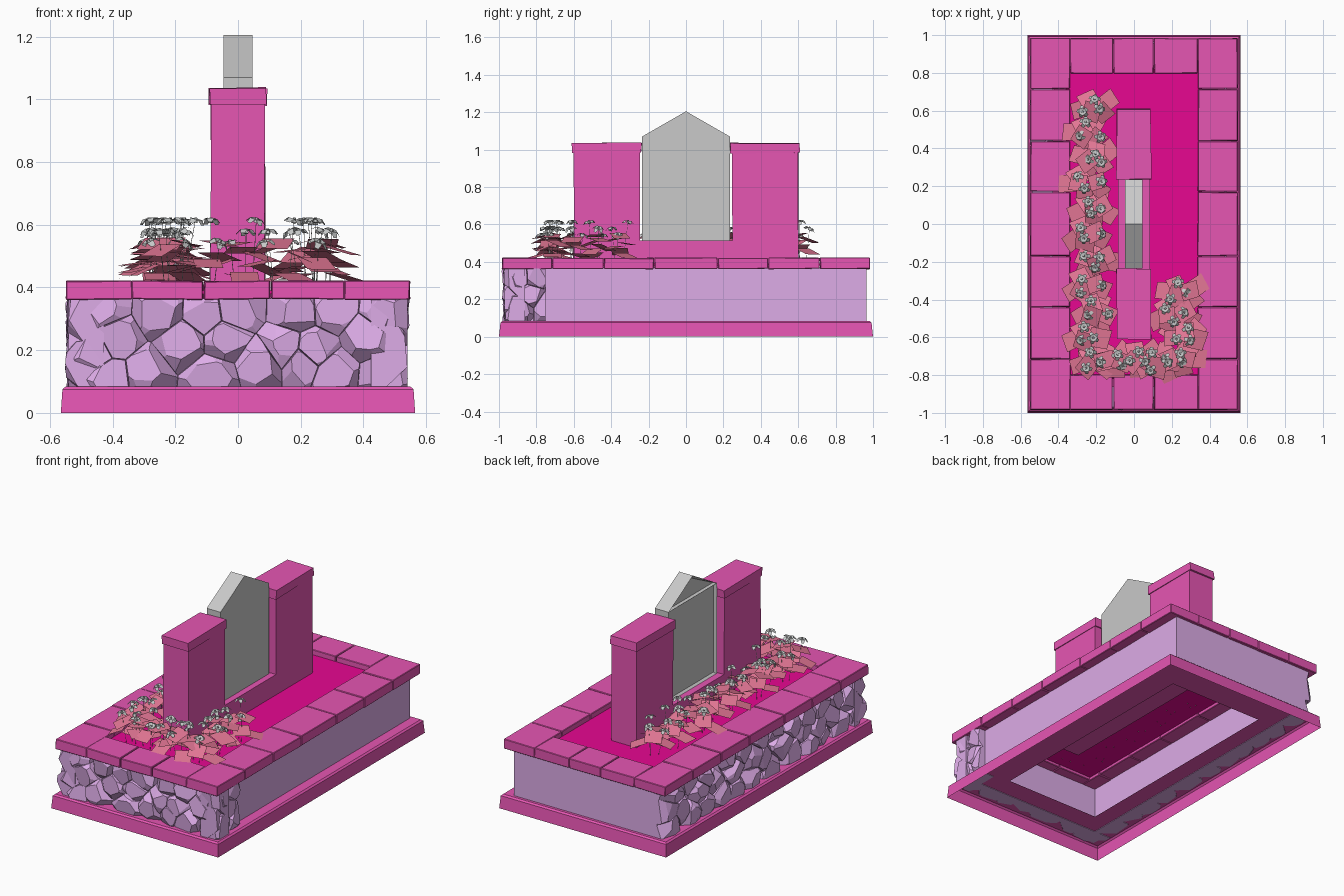
import bpy, bmesh, math, random
from mathutils import Vector, Matrix

rng = random.Random(7)
cube = bpy.data.objects.get("Cube")
if cube:
    bpy.data.objects.remove(cube, do_unlink=True)


def material(name, *srgb):
    m = bpy.data.materials.new(name)
    m.use_nodes = True
    col = [((c + 0.055) / 1.055) ** 2.4 for c in srgb] + [1]
    m.diffuse_color = col
    m.node_tree.nodes["Principled BSDF"].inputs["Base Color"].default_value = col
    return m


PINK = material("trim pink", 0.90, 0.335, 0.70)
BED = material("bed magenta", 0.92, 0.03, 0.58)
MAUVE = material("stone mauve", 0.875, 0.68, 0.915)
GREY = material("slab grey", 0.79, 0.79, 0.79)
LEAF = material("leaf rose", 0.90, 0.47, 0.59)
PETAL = material("petal grey", 0.77, 0.78, 0.78)


def finish(name, bm, mat, bevel=0, recalc=True):
    if recalc:
        bmesh.ops.recalc_face_normals(bm, faces=bm.faces)
    me = bpy.data.meshes.new(name)
    bm.to_mesh(me)
    bm.free()
    me.materials.append(mat)
    ob = bpy.data.objects.new(name, me)
    bpy.context.collection.objects.link(ob)
    if bevel:
        mod = ob.modifiers.new("worn edges", "BEVEL")
        mod.width, mod.segments = bevel, 1
    return ob


def add_box(bm, lo, hi):
    lo, hi = Vector(lo), Vector(hi)
    size, mid = hi - lo, (hi + lo) / 2
    return bmesh.ops.create_cube(
        bm, size=1, matrix=Matrix.Translation(mid) @ Matrix.Diagonal((*size, 1)))["verts"]


def block(name, lo, hi, mat, bevel=0, jitter=0):
    bm = bmesh.new()
    for v in add_box(bm, lo, hi):
        v.co += Vector([rng.uniform(-jitter, jitter) for _ in range(3)])
    return finish(name, bm, mat, bevel)


# Base: hollow skirt, open underneath, with a wide opening in its top
bm = bmesh.new()
rings = [[bm.verts.new((sx * hx, sy * hy, z)) for sx, sy in ((-1, -1), (1, -1), (1, 1), (-1, 1))]
         for hx, hy, z in ((0.565, 1, 0), (0.56, 0.992, 0.075), (0.55, 0.982, 0.084),
                           (0.32, 0.73, 0.082))]
for ring, nxt in zip(rings, rings[1:]):
    for j in range(4):
        k = (j + 1) % 4
        bm.faces.new((ring[j], ring[k], nxt[k], nxt[j]))
finish("base_slab", bm, PINK, recalc=False)

# Plain walls at the side and back
block("side_wall_plain", (0.48, -0.93, 0.08), (0.49, 0.965, 0.37), MAUVE)
block("back_wall_plain", (-0.48, 0.955, 0.08), (0.49, 0.965, 0.37), MAUVE)


def cut(bm, point, normal):
    bmesh.ops.bisect_plane(bm, geom=bm.verts[:] + bm.edges[:] + bm.faces[:],
                           plane_co=point, plane_no=normal, clear_outer=True)
    edges = [e for e in bm.edges if e.is_boundary]
    if edges:
        bmesh.ops.holes_fill(bm, edges=edges, sides=0)


def stone_panel(name, origin, u, w, length, wide=0.155, rows=3, height=0.285):
    """Fit chiselled stones together across one wall face."""
    cols = max(1, round(length / wide))
    du, dv = length / cols, height / rows
    seeds = [Vector(((i + 0.5 + 0.25 * (-1) ** r) * du + rng.uniform(-0.3, 0.3) * du,
                     (r + 0.5) * dv + rng.uniform(-0.35, 0.35) * dv, 0))
             for i in range(cols) for r in range(rows)]
    out = bmesh.new()
    for s in seeds:
        bm = bmesh.new()
        add_box(bm, (0, 0, -0.11), (length, height, 0.02))
        for o in seeds:
            d = o - s
            if 0 < d.length < 3 * wide:
                n = d.normalized()
                cut(bm, (s + o) / 2 - n * 0.002, n + Vector((0, 0, 0.06)))
        # Slightly tilted face, then steep chamfers around it
        cut(bm, s + Vector((0, 0, rng.uniform(-0.006, 0.006))),
            Vector((rng.uniform(-0.2, 0.2), rng.uniform(-0.2, 0.2), 1)))
        start = rng.uniform(0, 6.28)
        for k in range(7):
            a = start + k * math.tau / 7 + rng.uniform(-0.3, 0.3)
            d = Vector((math.cos(a), math.sin(a), 0))
            cut(bm, s + d * rng.uniform(0.035, 0.07), d * rng.uniform(0.4, 1.4) + Vector((0, 0, 1)))
        tmp = bpy.data.meshes.new("tmp")
        bm.to_mesh(tmp)
        bm.free()
        out.from_mesh(tmp)
        bpy.data.meshes.remove(tmp)
    u, w, up = Vector(u), Vector(w), Vector((0, 0, 1))
    for v in out.verts:
        v.co = Vector(origin) + u * v.co.x + up * v.co.y + w * v.co.z
    finish(name, out, MAUVE)


stone_panel("front_stones", (-0.54, -0.97, 0.08), (1, 0, 0), (0, -1, 0), 1.08)
stone_panel("side_stones", (-0.538, 0.965, 0.08), (0, -1, 0), (-1, 0, 0), 1.93)
stone_panel("corner_stones", (0.535, -0.97, 0.08), (0, 1, 0), (1, 0, 0), 0.22, 0.11)

# Coping blocks around the top edge
GAP = 0.0015
ys = [-0.985, -0.715, -0.44, -0.17, 0.17, 0.44, 0.715, 0.985]
xs = [-0.34, -0.11, 0.105, 0.34]
for side in (-1, 1):
    for i, (a, b) in enumerate(zip(ys, ys[1:])):
        x0, x1 = sorted((side * (0.337 + GAP), side * 0.548))
        block(f"side_coping_{side}_{i}", (x0, a + GAP, 0.362), (x1, b - GAP, 0.421), PINK, 0.003, 0.002)
    for i, (a, b) in enumerate(zip(xs, xs[1:])):
        y0, y1 = sorted((side * 0.797, side * 0.983))
        block(f"end_coping_{side}_{i}", (a + GAP, y0, 0.362), (b - GAP, y1, 0.421), PINK, 0.003, 0.002)

# Planting bed
block("planting_bed", (-0.36, -0.82, 0.38), (0.36, 0.82, 0.39), BED)

# Plinth, pillars and caps
block("plinth", (-0.084, -0.6, 0.345), (0.084, 0.6, 0.515), PINK)
for side, tag in ((-1, "front"), (1, "back")):
    y0, y1 = sorted((side * 0.247, side * 0.6))
    block(f"{tag}_pillar", (-0.086, y0, 0.4), (0.086, y1, 1.0), PINK, 0, 0.002)
    y0, y1 = sorted((side * 0.237, side * 0.608))
    block(f"{tag}_pillar_cap", (-0.091, y0, 0.983), (0.091, y1, 1.036), PINK, 0, 0.004)

# Gabled slab with recessed panels on its left-hand face
bm = bmesh.new()
outline = [(-0.235, 0.512), (0.235, 0.512), (0.235, 1.07), (0, 1.205), (-0.235, 1.07)]
front, back = [[bm.verts.new((x, y, z)) for y, z in outline] for x in (0.046, -0.047)]
bm.faces.new(front)
for i in range(5):
    j = (i + 1) % 5
    bm.faces.new((front[i], back[i], back[j], front[j]))
panels = [bm.faces.new([back[i] for i in ids]) for ids in ((4, 2, 1, 0), (4, 3, 2))]
bmesh.ops.recalc_face_normals(bm, faces=bm.faces)
bmesh.ops.inset_individual(bm, faces=panels, thickness=0.018, depth=-0.018)
finish("gabled_slab", bm, GREY)

# Plants: square tilted leaves, thin stems and five-petalled flowers
leaves, flowers = bmesh.new(), bmesh.new()


def leaf(pos, heading, tilt, size):
    m = Matrix.Translation(pos) @ Matrix.Rotation(heading, 4, "Z") @ Matrix.Rotation(tilt, 4, "Y")
    pts = [(-0.5, -0.5), (0.5, -0.45), (0.55, 0.5), (-0.5, 0.45)]
    leaves.faces.new([leaves.verts.new(m @ Vector((x * size, y * size, 0))) for x, y in pts])


def flower(foot, head, lean):
    axis = head - foot
    turn = axis.to_track_quat("Z", "Y").to_matrix().to_4x4()
    bmesh.ops.create_cone(flowers, segments=3, radius1=0.0015, radius2=0.001, depth=axis.length,
                          matrix=Matrix.Translation((foot + head) / 2) @ turn)
    tip = Matrix.Translation(head) @ lean.to_track_quat("Z", "Y").to_matrix().to_4x4()
    spin = rng.uniform(0, 6)
    # Petals arch up from the centre and droop at the rim
    inner = [(0.003, -0.003, 0), (0.018, -0.012, 0.004), (0.018, 0.012, 0.004), (0.003, 0.003, 0)]
    outer = [(0.018, -0.012, 0.004), (0.032, -0.007, -0.011), (0.032, 0.007, -0.011),
             (0.018, 0.012, 0.004)]
    for k in range(5):
        m = tip @ Matrix.Rotation(spin + k * math.tau / 5, 4, "Z")
        for shape in (inner, outer):
            flowers.faces.new([flowers.verts.new(m @ Vector(p)) for p in shape])
    bmesh.ops.create_cone(flowers, segments=5, radius1=0.009, radius2=0.005, depth=0.016,
                          cap_ends=True, matrix=tip)


clumps = [(-0.23 + 0.02 * (-1) ** i, 0.62 - 0.135 * i) for i in range(11)]
clumps += [(-0.1, -0.72), (0.02, -0.71), (0.13, -0.73), (0.23, -0.71),
           (0.27, -0.6), (0.22, -0.48), (0.25, -0.36)]
for cx, cy in clumps:
    start = rng.uniform(0, 6)
    for k in range(6):
        a = start + k * 2.4 + rng.uniform(-0.3, 0.3)
        r = 0.1 - 0.011 * k
        leaf(Vector((cx + r * math.cos(a), cy + 0.6 * r * math.sin(a), 0.435 + 0.021 * k)),
             a, rng.uniform(0.1, 0.42), rng.uniform(0.085, 0.11))
    for k in range(3):
        a = start + 1 + k * math.tau / 3
        d = Vector((math.cos(a), 0.7 * math.sin(a), 0))
        foot = Vector((cx, cy, 0.375)) + d * 0.03
        flower(foot, Vector((cx, cy, 0.615 - 0.035 * k)) + d * rng.uniform(0.03, 0.085),
               Vector((0, 0, 1)) + d * rng.uniform(0.1, 0.35 + 0.3 * k))
finish("leaves", leaves, LEAF, recalc=False)
finish("flowers", flowers, PETAL, recalc=False)
